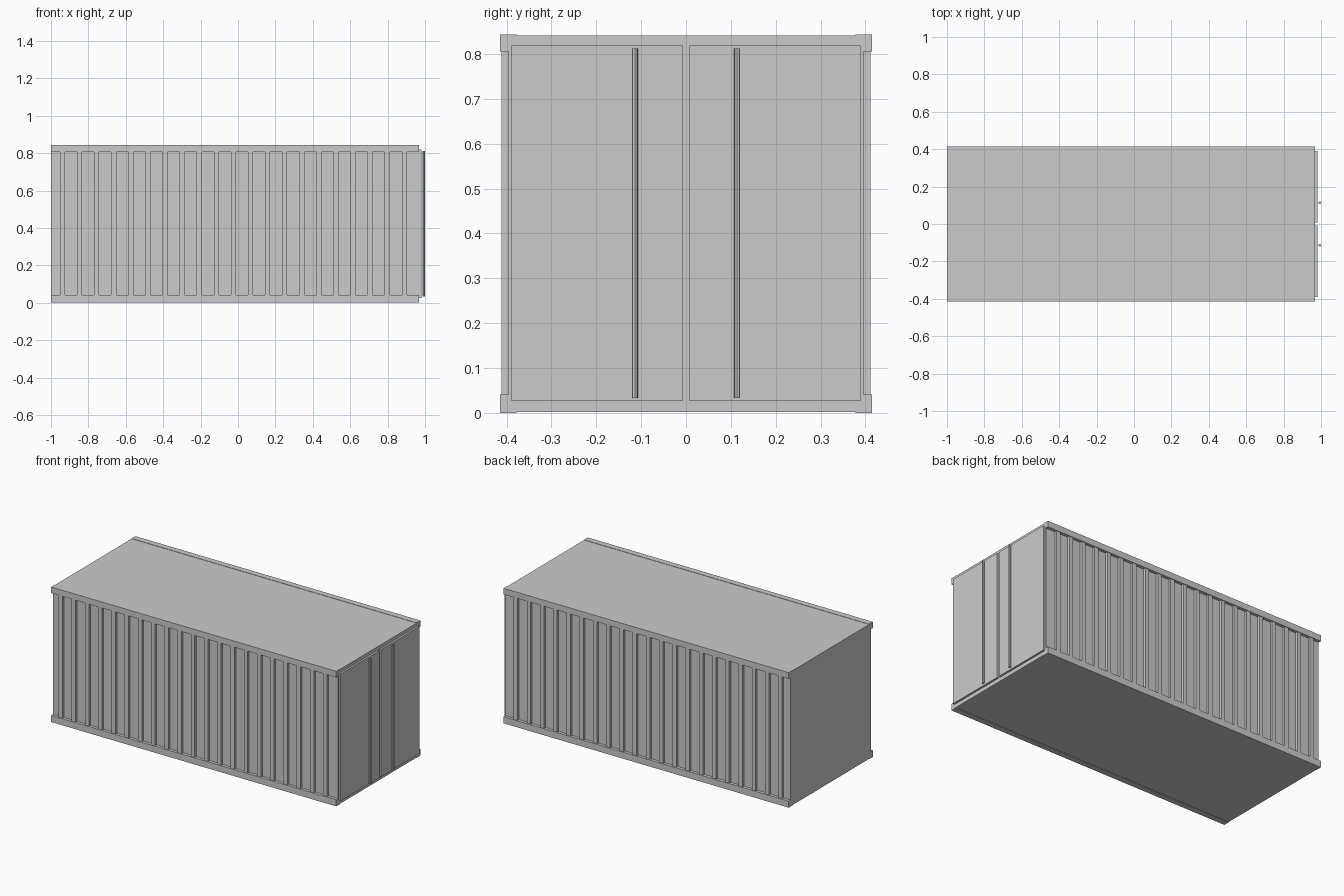
import bpy

if "Cube" in bpy.data.objects:
    bpy.data.objects.remove(bpy.data.objects["Cube"])


def box(name, x0, x1, y0, y1, z0, z1):
    """Axis-aligned box from its limits."""
    bpy.ops.mesh.primitive_cube_add(
        size=1, location=((x0 + x1) / 2, (y0 + y1) / 2, (z0 + z1) / 2))
    ob = bpy.context.object
    ob.name = name
    ob.scale = (x1 - x0, y1 - y0, z1 - z0)
    bpy.ops.object.transform_apply(location=True, rotation=False, scale=True)
    return ob


def mirror_y(ob):
    """Repeat a part on the other side of the container."""
    mod = ob.modifiers.new("mirror", 'MIRROR')
    mod.use_axis = (False, True, False)


BACK, FRONT = -1.0, 0.969
HEIGHT = 0.843

# Main body
box("container_body", BACK, FRONT, -0.396, 0.396, 0.002, HEIGHT - 0.002)

# Long rails along the four side edges
for name, z0, z1 in (("bottom_rail", 0, 0.041), ("top_rail", 0.805, HEIGHT)):
    mirror_y(box(name, BACK, FRONT, -0.415, -0.378, z0, z1))

# Side wall ribs
rib = box("side_ribs", -0.952, -0.925, -0.411, -0.39, 0.035, 0.81)
arr = rib.modifiers.new("row", 'ARRAY')
arr.count = 21
arr.use_relative_offset = False
arr.use_constant_offset = True
arr.constant_offset_displace = (0.0914, 0, 0)
mirror_y(rib)

# Pair of doors on the +x end
mirror_y(box("door", FRONT - 0.004, 0.981, -0.389, -0.0075, 0.026, 0.819))

# Vertical locking rods
bpy.ops.mesh.primitive_cylinder_add(
    vertices=8, radius=0.0068, depth=0.779, location=(0.993, -0.114, 0.4225))
rod = bpy.context.object
rod.name = "locking_rod"
bpy.ops.object.transform_apply(location=True, rotation=False, scale=False)
mirror_y(rod)
